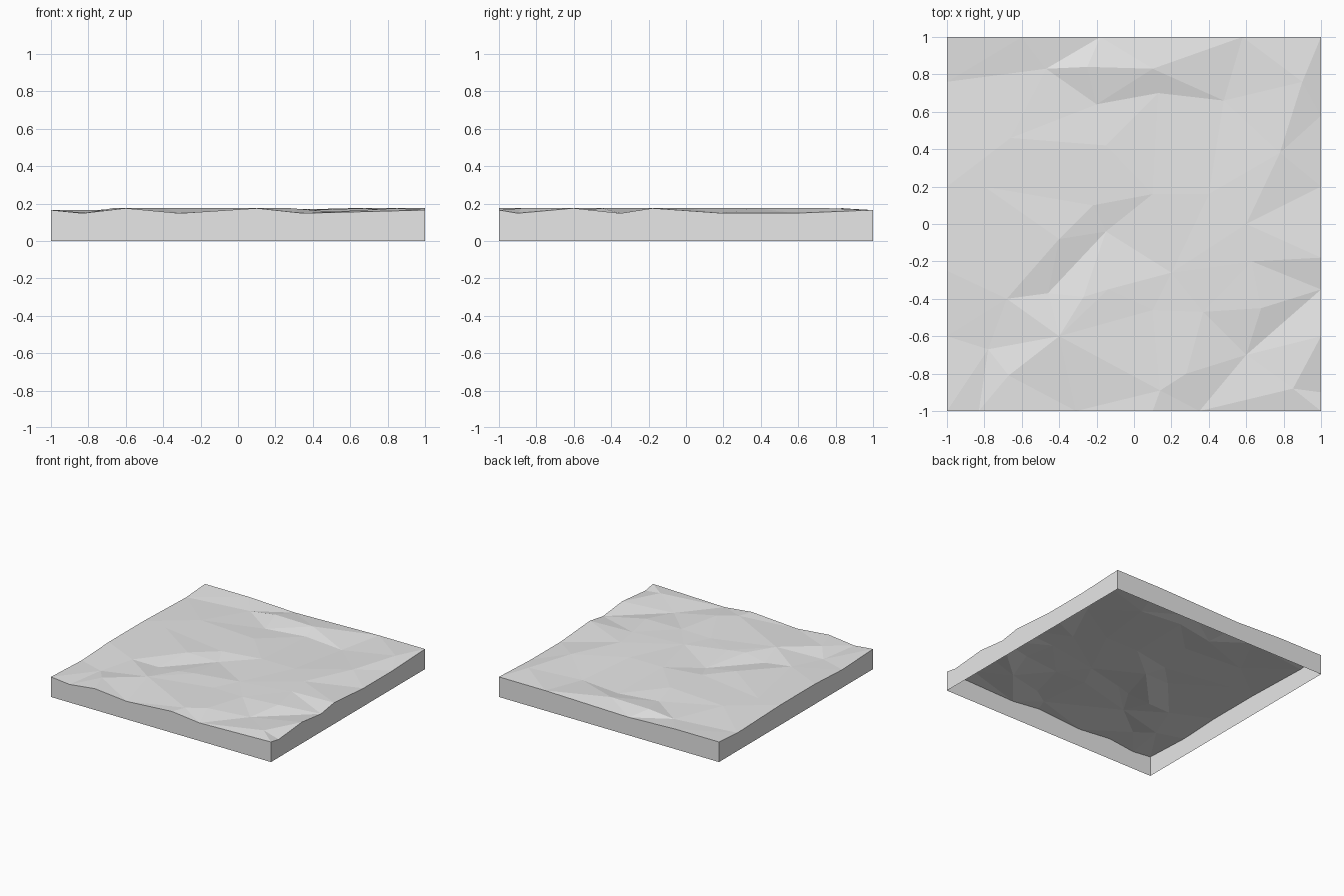
import bpy
import bmesh
from mathutils import Vector
from mathutils.geometry import delaunay_2d_cdt

default_cube = bpy.data.objects.get("Cube")
if default_cube:
    bpy.data.objects.remove(default_cube, do_unlink=True)


def flat_material(name, color):
    material = bpy.data.materials.new(name)
    material.use_nodes = True
    material.diffuse_color = color
    shader = next(n for n in material.node_tree.nodes if n.type == 'BSDF_PRINCIPLED')
    shader.inputs["Base Color"].default_value = color
    shader.inputs["Roughness"].default_value = 0.8
    return material


# Terrain levels above the base
HIGH, MIDDLE, LOW = 0.175, 0.165, 0.148

# Valley creases: chains of low points joined by fixed edges
valleys = [
    [(-.46, -.37), (-.15, -.04)],
    [(-.2, .64), (.13, .7), (.48, .66)],
    [(.6, -.7), (1, -.35)],
    [(-1, -.6), (-.78, -.67)],
]
# Single hollows, mostly along the rim
hollows = [
    (-.83, -1), (-.31, -1), (.35, -1),
    (1, -.9), (1, .2), (1, .58),
    (-.18, 1), (-1, .76), (-.47, .83),
]
# Ridge creases: chains of high points
ridges = [
    [(-.4, -.6), (-.27, -.39), (-.14, -.35)],
    [(.85, -.88), (1, -.6)],
    [(.63, -.2), (1, -.18)],
    [(.14, -.89), (.28, -.8)],
]
# Single bumps
bumps = [
    (-.6, -1), (.1, -1), (-.67, -.81), (-.4, -.08), (.1, .83),
    (.68, -.45), (.6, 0), (.9, .76), (.78, .38), (-.25, .84),
]
# Level ground, including the corners
level = [
    (-1, -1), (1, -1), (1, 1), (-1, 1),
    (-.6, 1), (.58, 1), (-1, .2), (-1, -.25),
    (-.68, -.4), (-.22, .1), (.2, -.26), (.1, .16), (.4, .16),
    (.1, -.46), (.37, -.47), (-.8, .2), (-.66, .46), (-.15, .42),
]

# Gather the points with their heights and crease edges
points, heights, creases = [], [], []


def add_chain(chain, height):
    for i, point in enumerate(chain):
        if i:
            creases.append((len(points) - 1, len(points)))
        points.append(Vector(point))
        heights.append(height)


for chains, height in ((valleys, LOW), (ridges, HIGH)):
    for chain in chains:
        add_chain(chain, height)
for singles, height in ((hollows, LOW), (bumps, HIGH), (level, MIDDLE)):
    for point in singles:
        add_chain([point], height)

# Triangulate the faceted top
flat, _, triangles, sources, _, _ = delaunay_2d_cdt(points, creases, [], 0, 0.0001)
bm = bmesh.new()
verts = []
for point, source in zip(flat, sources):
    height = heights[source[0]] if source else MIDDLE
    verts.append(bm.verts.new((point.x, point.y, height)))
for triangle in triangles:
    bm.faces.new([verts[i] for i in triangle])
for face in bm.faces:
    face.normal_update()
    if face.normal.z < 0:
        face.normal_flip()

# Drop the rim to the base as four walls, open underneath
rim = [edge for edge in bm.edges if edge.is_boundary]
walls = bmesh.ops.extrude_edge_only(bm, edges=rim)["geom"]
for item in walls:
    if isinstance(item, bmesh.types.BMVert):
        item.co.z = 0
for face in bm.faces:
    face.normal_update()
    face.smooth = False
    center = face.calc_center_median()
    if abs(face.normal.z) < 0.1 and face.normal.xy.dot(center.xy) < 0:
        face.normal_flip()

mesh = bpy.data.meshes.new("ground_slab")
bm.to_mesh(mesh)
bm.free()
mesh.materials.append(flat_material("light_grey", (0.8, 0.8, 0.8, 1)))
slab = bpy.data.objects.new("ground_slab", mesh)
bpy.context.collection.objects.link(slab)
